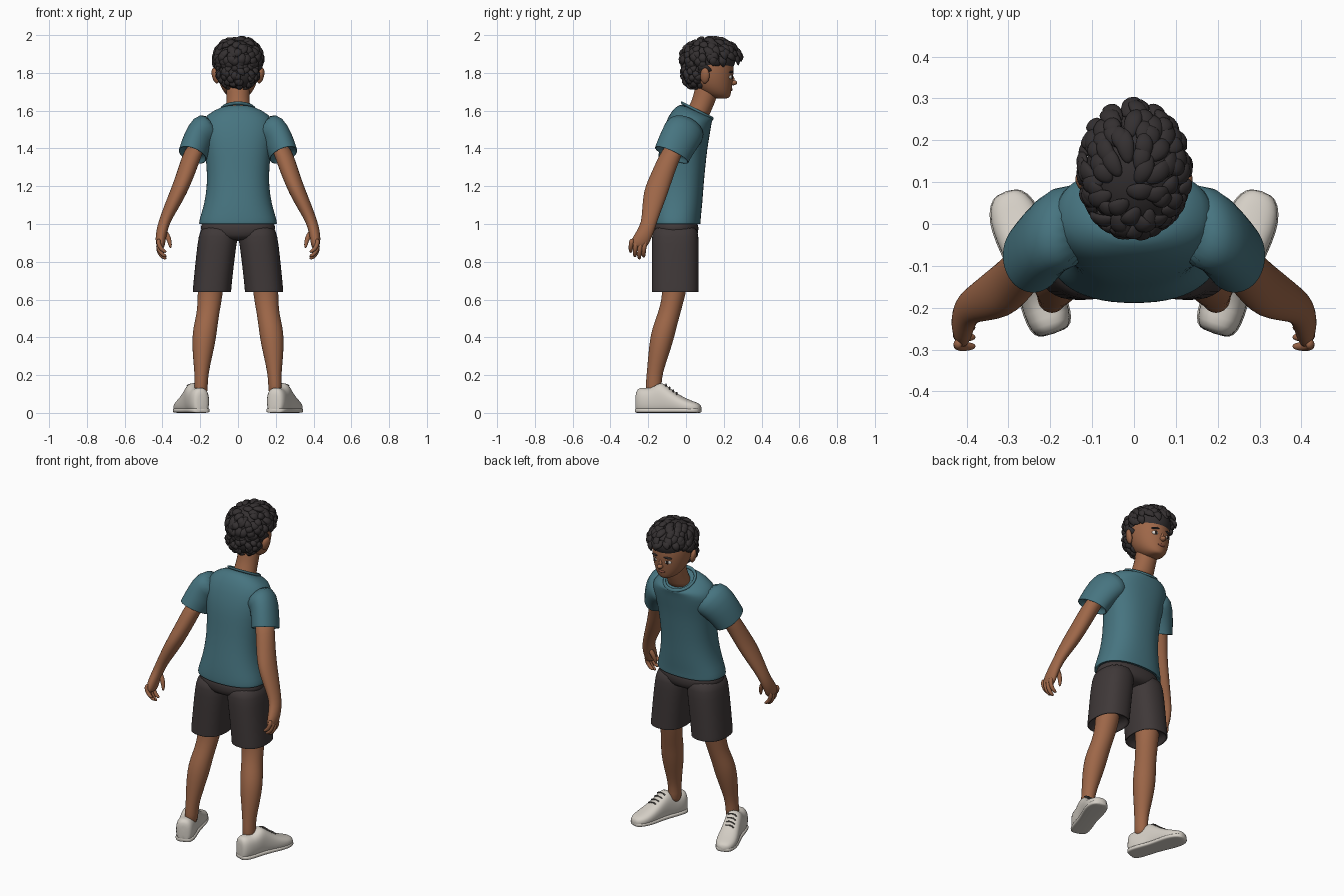
import bpy, bmesh, math, random
from mathutils import Vector

if "Cube" in bpy.data.objects:
    bpy.data.objects.remove(bpy.data.objects["Cube"])

random.seed(4)


def material(name, r, g, b):
    m = bpy.data.materials.new(name)
    m.diffuse_color = (r, g, b, 1)
    m.use_nodes = True
    m.node_tree.nodes["Principled BSDF"].inputs["Base Color"].default_value = m.diffuse_color
    return m


SKIN = material("brown skin", 0.34, 0.135, 0.065)
TEAL = material("teal cloth", 0.062, 0.175, 0.215)
CHARCOAL = material("charcoal cloth", 0.050, 0.040, 0.040)
HAIR = material("black hair", 0.034, 0.029, 0.030)
CREAM = material("cream shoe", 0.66, 0.62, 0.56)
GREY = material("grey lace", 0.13, 0.12, 0.11)
WHITE = material("eye white", 0.70, 0.66, 0.62)
DARK = material("dark iris", 0.02, 0.013, 0.01)
LIP = material("lip", 0.25, 0.08, 0.05)


def build(name, verts, faces, mat, mirror=False, sub=1):
    me = bpy.data.meshes.new(name)
    me.from_pydata([tuple(v) for v in verts], [], faces)
    bm = bmesh.new()
    bm.from_mesh(me)
    bmesh.ops.recalc_face_normals(bm, faces=bm.faces)
    for f in bm.faces:
        f.smooth = True
    bm.to_mesh(me)
    bm.free()
    me.materials.append(mat)
    ob = bpy.data.objects.new(name, me)
    bpy.context.collection.objects.link(ob)
    if mirror:
        ob.modifiers.new("mirror", 'MIRROR')
    if sub:
        ob.modifiers.new("smooth", 'SUBSURF').levels = sub
    return ob


def spow(x, p):
    return math.copysign(abs(x) ** (2 / p), x)


def geo(rings, seg=20, p=2.0, floor=None, start=0):
    """Skin over rings given as (centre, half axis u, half axis v)."""
    vs, fs = [], []
    for c, u, v in rings:
        for k in range(seg):
            a = 2 * math.pi * k / seg
            q = Vector(c) + Vector(u) * spow(math.cos(a), p) + Vector(v) * spow(math.sin(a), p)
            if floor is not None:
                q.z = max(q.z, floor)
            vs.append(q)
    n = len(rings)
    for i in range(n - 1):
        for k in range(seg):
            j = (k + 1) % seg
            fs.append([start + x for x in (i * seg + k, i * seg + j, (i + 1) * seg + j, (i + 1) * seg + k)])
    fs.append([start + k for k in range(seg)])
    fs.append([start + (n - 1) * seg + k for k in range(seg)])
    return vs, fs


def flat(rows):
    """Level rings from rows of x, y, z, radius x, radius y, optional tilt."""
    return [((r[0], r[1], r[2]), (r[3], 0, 0), (0, r[4], r[5] if len(r) > 5 else 0)) for r in rows]


def hem(rings, up):
    """Turn the open end of a garment inward."""
    c, u, v = (Vector(t) for t in rings[-1])
    return rings + [(c, u * .99, v * .99), (c, u * .9, v * .9), (c + Vector(up), u * .85, v * .85)]


def tube(path, radii, seg=8, start=0):
    pts, rings = [Vector(q) for q in path], []
    for i, q in enumerate(pts):
        t = (pts[min(i + 1, len(pts) - 1)] - pts[max(i - 1, 0)]).normalized()
        u = t.cross(Vector((0, 1, .1))).normalized()
        rings.append((q, u * radii[i], t.cross(u) * radii[i]))
    return geo(rings, seg, start=start)


def ball(name, c, r, mat, mirror=False, rot=(0, 0, 0)):
    from mathutils import Euler
    m = Euler(rot).to_matrix()
    rings = []
    for i in range(9):
        a = math.pi * (i + .15) / 8.3
        s = math.sin(a)
        rings.append((Vector(c) + m @ Vector((0, 0, r[2] * math.cos(a))),
                      m @ Vector((r[0] * s, 0, 0)), m @ Vector((0, r[1] * s, 0))))
    return build(name, *geo(rings, 16), mat, mirror)


# Shirt body, sleeves and collar
build("shirt_body", *geo(hem(flat([
    (0, .06, 1.60, .09, .08, -.04), (0, .045, 1.588, .135, .098, -.035), (0, .02, 1.555, .195, .115, -.02),
    (0, 0, 1.48, .195, .128), (0, -.015, 1.40, .177, .128), (0, -.025, 1.30, .166, .128),
    (0, -.037, 1.20, .164, .130), (0, -.048, 1.10, .180, .135), (0, -.056, 1.03, .204, .134),
    (0, -.056, 1.0, .208, .134)]), (0, 0, .04)), 28, 2.3), TEAL)
build("shirt_sleeve", *geo(hem([
    ((.12, .0, 1.51), (.04, 0, .08), (0, .10, -.02)), ((.185, -.01, 1.49), (.058, 0, .074), (0, .104, -.03)),
    ((.215, -.045, 1.43), (.074, 0, .037), (0, .095, -.04)),
    ((.238, -.072, 1.375), (.074, 0, .024), (0, .090, -.04)),
    ((.241, -.076, 1.365), (.074, 0, .024), (0, .090, -.04))], (-.01, .015, .03))), TEAL, True)
collar = []
for i in range(28):
    a = 2 * math.pi * i / 28
    d = Vector((math.cos(a) * .09, math.sin(a) * .08, -math.sin(a) * .04))
    collar.append(Vector((0, .06, 1.60)) + d)
cv, cf = [], []
for i, q in enumerate(collar):
    out = (q - Vector((0, .06, 1.60))).normalized()
    for k in range(6):
        a = k * math.pi / 3
        cv.append(q + out * math.cos(a) * .010 + Vector((0, 0, math.sin(a) * .010)))
        cf.append([i * 6 + k, i * 6 + (k + 1) % 6, (i + 1) % 28 * 6 + (k + 1) % 6, (i + 1) % 28 * 6 + k])
build("shirt_collar", cv, cf, TEAL)

# Shorts
build("shorts_seat", *geo(flat([
    (0, -.057, 1.03, .19, .118), (0, -.057, .98, .203, .125), (0, -.057, .94, .19, .122),
    (0, -.057, .91, .09, .10)]), 24, 2.3), CHARCOAL)
build("shorts_leg", *geo(hem(flat([
    (.10, -.057, 1.0, .09, .115), (.105, -.057, .94, .105, .125), (.118, -.057, .84, .104, .126),
    (.129, -.057, .74, .103, .126), (.138, -.057, .65, .103, .126), (.138, -.057, .64, .103, .126)]),
    (0, 0, .05)), 20, 2.4), CHARCOAL, True)

# Bare legs
build("leg", *geo(flat([
    (.14, -.05, .78, .072, .075), (.145, -.06, .66, .068, .066), (.15, -.07, .60, .065, .060),
    (.158, -.088, .53, .060, .060), (.172, -.112, .46, .064, .064), (.18, -.128, .39, .064, .064),
    (.188, -.147, .30, .052, .054), (.193, -.166, .21, .037, .042), (.196, -.172, .15, .036, .042),
    (.198, -.172, .08, .036, .042)])), SKIN, True)

# Shoes: cross-sections along the foot, turned outward
HEEL, DIR, SIDE = Vector((.191, -.262, 0)), Vector((.32, .947, 0)), Vector((.947, -.32, 0))
sections = [(0, .024, .10), (.008, .044, .132), (.04, .054, .136), (.085, .053, .128), (.125, .052, .160),
            (.15, .051, .160), (.20, .054, .118), (.25, .060, .088), (.30, .060, .066), (.34, .046, .054),
            (.360, .022, .040)]
build("shoe", *geo([(HEEL + DIR * s + Vector((0, 0, t * .46)), SIDE * w, (0, 0, t * .54))
                    for s, w, t in sections], 20, 2.5, floor=.0), CREAM, True)
build("shoe_sole", *geo([(HEEL + DIR * s + Vector((0, 0, .013)), SIDE * (w + .003), (0, 0, .013))
                         for s, w, t in sections], 20, 4), CREAM, True)
lv, lf = [], []
for s, z in ((.165, .152), (.185, .136), (.205, .121), (.225, .108)):
    mid = HEEL + DIR * s
    path = [mid + SIDE * k * .013 + DIR * .004 * k + Vector((0, 0, z - .0022 * k * k)) for k in (-2, -1, 0, 1, 2)]
    v, f = tube(path, [.004] * 5, 6, len(lv))
    lv += v
    lf += f
build("shoe_laces", lv, lf, GREY, True, 0)

# Arms and hands
build("arm", *geo(flat([
    (.215, -.05, 1.43, .050, .055), (.245, -.085, 1.36, .052, .060), (.275, -.122, 1.27, .050, .062),
    (.302, -.150, 1.20, .048, .067), (.328, -.166, 1.14, .046, .062), (.362, -.182, 1.07, .039, .051),
    (.390, -.195, 1.01, .032, .042), (.403, -.213, .965, .030, .046), (.410, -.237, .92, .028, .052),
    (.410, -.250, .885, .023, .048), (.408, -.252, .87, .014, .035)])), SKIN, True)
hv, hf = [], []
for i, (y, drop) in enumerate(((-.288, .035), (-.266, .012), (-.243, 0), (-.220, .010))):
    v, f = tube([(.412, y + .006, .915), (.424, y, .88 + drop), (.418, y - .004, .848 + drop),
                 (.396, y - .005, .822 + drop), (.378, y - .004, .816 + drop)],
                [.013, .014, .013, .012, .006], 8, len(hv))
    hv += v
    hf += f
v, f = tube([(.395, -.200, .97), (.375, -.205, .94), (.360, -.212, .905), (.357, -.220, .870)],
            [.014, .016, .013, .006], 8, len(hv))
build("fingers", hv + v, hf + f, SKIN, True)

# Neck, head and face
build("neck", *geo(flat([
    (0, .05, 1.55, .075, .066), (0, .068, 1.60, .066, .066), (0, .093, 1.65, .062, .064),
    (0, .108, 1.70, .062, .064), (0, .115, 1.76, .062, .064)])), SKIN)
build("head", *geo(flat([
    (0, .192, 1.664, .022, .026, .0), (0, .180, 1.670, .045, .052), (0, .162, 1.690, .070, .076),
    (0, .145, 1.725, .092, .100), (0, .135, 1.77, .106, .115), (0, .132, 1.82, .113, .122),
    (0, .128, 1.88, .110, .122), (0, .125, 1.93, .085, .095), (0, .125, 1.96, .04, .05)]), 24), SKIN)
ball("ear", (.120, .100, 1.785), (.017, .027, .043), SKIN, True, (-.15, .2, -.4))
ball("nose_bridge", (0, .243, 1.768), (.011, .014, .030), SKIN, rot=(.3, 0, 0))
ball("nose_tip", (0, .251, 1.748), (.017, .021, .014), SKIN)
ball("eye", (.043, .235, 1.778), (.020, .010, .012), WHITE, True, (0, 0, -.35))
ball("iris", (.042, .242, 1.778), (.009, .006, .011), DARK, True, (0, 0, -.3))
ball("eyebrow", (.045, .240, 1.805), (.026, .009, .006), HAIR, True, (0, .1, -.35))
ball("lips", (0, .239, 1.712), (.025, .008, .008), LIP)

# Hair: a cap, a nape and swept locks
CROWN = Vector((0, -.35, .93)).normalized()
CAP = (Vector((0, .125, 1.875)), Vector((.122, .145, .108)))
NAPE = (Vector((0, .062, 1.80)), Vector((.105, .082, .085)))
ball("hair_cap", CAP[0], CAP[1], HAIR)
ball("hair_nape", NAPE[0], NAPE[1], HAIR)


def locks(name, centre, rad, count, keep, size):
    vs, fs = [], []
    for i in range(count):
        z = 1 - 2 * (i + .5) / count
        a = i * 2.39996 + random.uniform(-.2, .2)
        d = Vector((math.cos(a) * math.sqrt(1 - z * z), math.sin(a) * math.sqrt(1 - z * z), z))
        if not keep(d):
            continue
        flow = -(CROWN - d * CROWN.dot(d))
        flow += d.cross(Vector((0, 0, 1))) * random.uniform(-.7, .7)
        flow = flow.normalized() if flow.length > .05 else Vector((1, 0, 0))
        length = random.uniform(.5, .8)
        lift = random.uniform(.02, .09) + .19 * max(0, d.y) ** 2
        rings = []
        for t, w in ((0, .35), (.25, .9), (.5, 1), (.75, .7), (1, .08)):
            e = (d + flow * t * length).normalized()
            k = .98 + .06 * math.sin(math.pi * t) + lift * t
            c = centre + Vector((e.x * rad.x, e.y * rad.y, e.z * rad.z)) * k
            c.z = min(c.z, 1.985)
            rings.append((c, flow.cross(d).normalized() * w * size, d * w * size * .55))
        v, f = geo(rings, 6, start=len(vs))
        vs += v
        fs += f
    build(name, vs, fs, HAIR)


def cap_area(d):
    if d.y > .45:
        return d.z > .30
    return d.z > (.05 if d.y > -.1 else -.45)


locks("hair_locks", *CAP, 230, cap_area, .027)
locks("nape_locks", *NAPE, 110, lambda d: d.y < .15 and -.75 < d.z < .6, .022)
